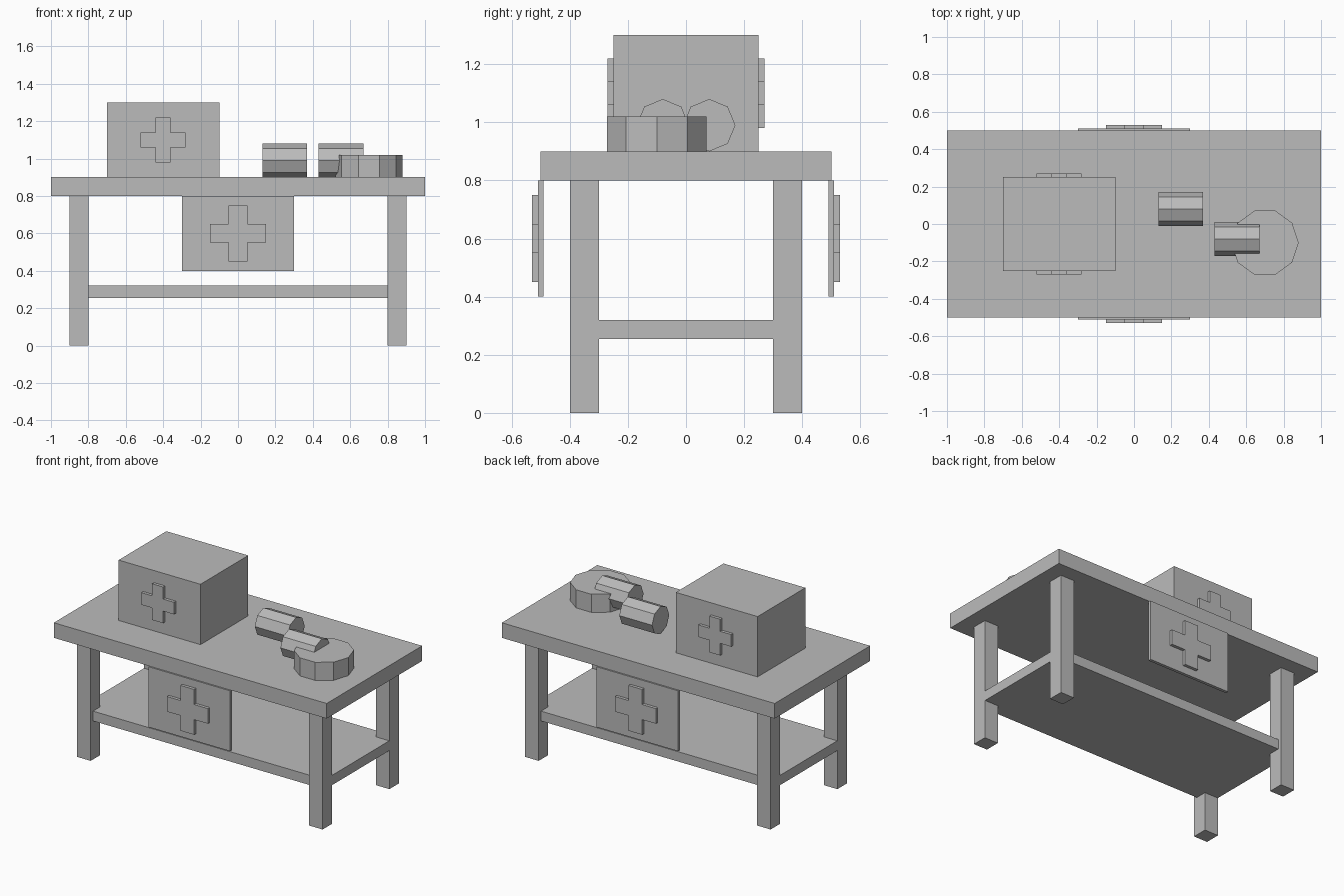
import bpy
import math

if "Cube" in bpy.data.objects:
    bpy.data.objects.remove(bpy.data.objects["Cube"], do_unlink=True)

# Single matte colour
GREY = (0.5, 0.5, 0.5, 1)
grey = bpy.data.materials.new("plain_grey")
grey.use_nodes = True
grey.diffuse_color = GREY
grey.node_tree.nodes["Principled BSDF"].inputs["Base Color"].default_value = GREY


def add_mesh(name, verts, faces):
    mesh = bpy.data.meshes.new(name)
    mesh.from_pydata(verts, [], faces)
    mesh.materials.append(grey)
    obj = bpy.data.objects.new(name, mesh)
    bpy.context.collection.objects.link(obj)
    return obj


def prism(name, outline, depth, place):
    """Extrude a counter-clockwise outline along its normal; place maps (u, v, w) to a point."""
    n = len(outline)
    verts = [place(u, v, w) for w in (0, depth) for u, v in outline]
    faces = [list(range(n))[::-1], list(range(n, 2 * n))]
    faces += [[i, (i + 1) % n, n + (i + 1) % n, n + i] for i in range(n)]
    return add_mesh(name, verts, faces)


def box(name, x, y, z):
    outline = [(x[0], y[0]), (x[1], y[0]), (x[1], y[1]), (x[0], y[1])]
    return prism(name, outline, z[1] - z[0], lambda u, v, w: (u, v, z[0] + w))


def polygon(sides, radius):
    angles = [2 * math.pi * i / sides for i in range(sides)]
    return [(radius * math.cos(a), radius * math.sin(a)) for a in angles]


def cross(name, x, z, arm, half, y, side):
    """Raised plus sign standing on the plane y, facing outward along side."""
    quarter = [(arm, -half), (arm, half), (half, half)]
    outline = []
    for _ in range(4):
        outline += quarter
        quarter = [(-v, u) for u, v in quarter]
    return prism(name, outline, 0.02,
                 lambda u, v, w: (x - side * u, side * (y + w), z + v))


# Table
box("tabletop", (-1, 1), (-0.5, 0.5), (0.8, 0.9))
box("lower_shelf", (-0.899, 0.899), (-0.375, 0.375), (0.255, 0.32))
for sx, side_name in ((1, "left"), (-1, "right")):
    for sy, end_name in ((-1, "front"), (1, "back")):
        box(f"{end_name}_{side_name}_leg", sorted((sx * 0.8, sx * 0.9)),
            sorted((sy * 0.3, sy * 0.4)), (0, 0.8))

# Medical case on the table, and hanging signs, each with a cross front and back
box("medical_case", (-0.7, -0.1), (-0.25, 0.25), (0.9, 1.3))
for side, end_name in ((-1, "front"), (1, "back")):
    cross(f"{end_name}_case_cross", -0.4, 1.1, 0.12, 0.04, 0.25, side)
    box(f"{end_name}_sign", (-0.3, 0.3), sorted((side * 0.49, side * 0.51)), (0.4, 0.8))
    cross(f"{end_name}_sign_cross", 0, 0.6, 0.15, 0.05, 0.51, side)

# Bandage rolls lying along x, and an upright tape roll
for name, x, y in (("inner_bandage_roll", 0.13, 0.08), ("outer_bandage_roll", 0.43, -0.08)):
    prism(name, polygon(8, 0.09), 0.24,
          lambda u, v, w: (x + w, y + u, 0.99 + v))
prism("tape_roll", polygon(10, 0.18), 0.12,
      lambda u, v, w: (0.7 + u, -0.1 + v, 0.9 + w))
